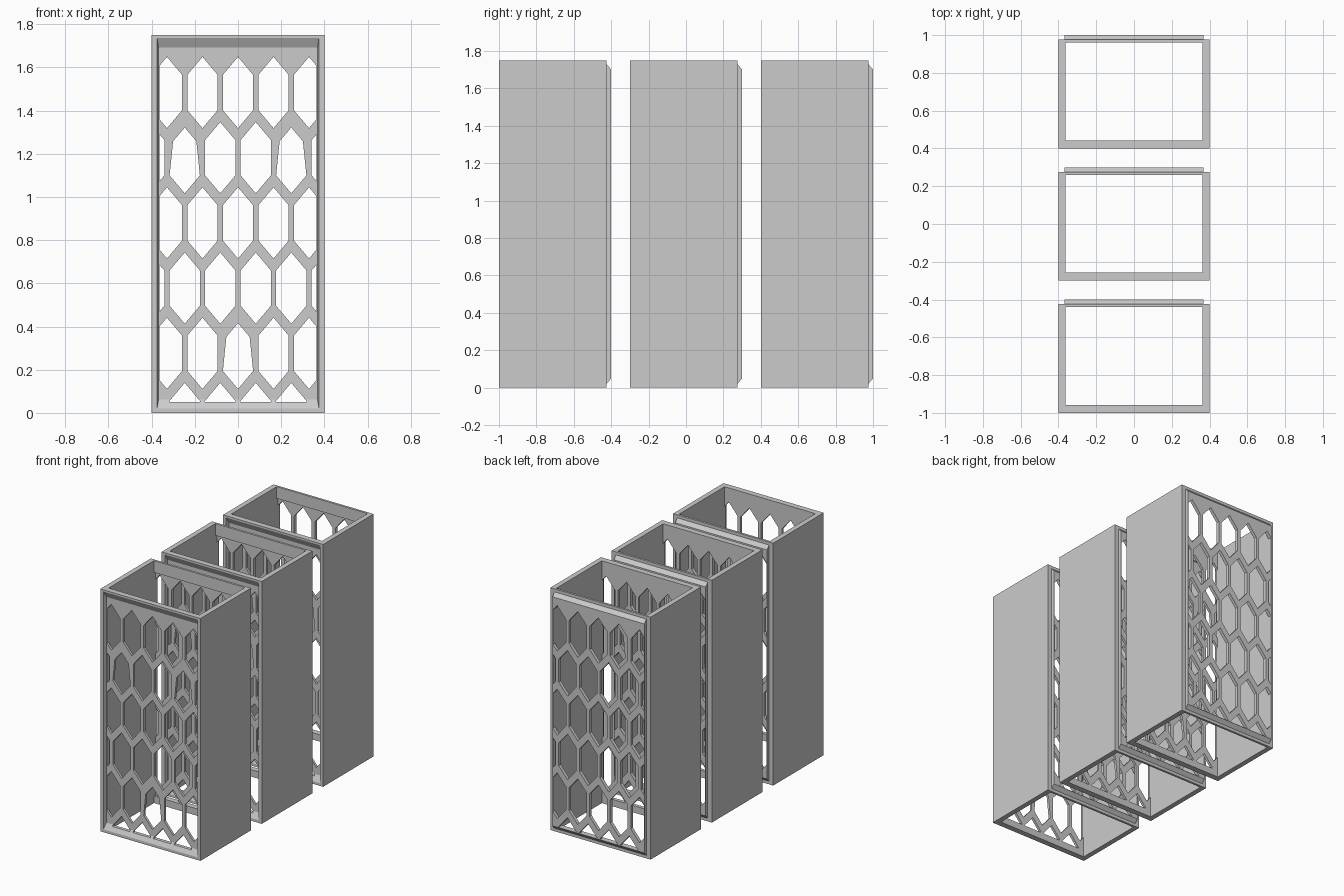
import bpy
import bmesh

cube = bpy.data.objects.get("Cube")
if cube:
    bpy.data.objects.remove(cube, do_unlink=True)

grey = bpy.data.materials.new("light_grey")
grey.use_nodes = True
grey.diffuse_color = (0.6, 0.6, 0.6, 1)
grey.node_tree.nodes["Principled BSDF"].inputs["Base Color"].default_value = (0.6, 0.6, 0.6, 1)

HEIGHT, HALF, DEPTH = 1.75, 0.4, 0.576   # outer shell of one bay
INNER, LOW, HIGH = 0.363, 0.05, 1.665    # clear opening
FRONT_WALL, BACK_WALL, TONGUE = 0.042, 0.56, 0.6
PITCH, ROW, TOP_ROW = 0.1645, 0.302, 1.484
CELL_W, CELL_H, CELL_TIP = 0.07, 0.082, 0.165


def make_object(name, bm):
    bmesh.ops.recalc_face_normals(bm, faces=bm.faces[:])
    mesh = bpy.data.meshes.new(name)
    bm.to_mesh(mesh)
    bm.free()
    mesh.materials.append(grey)
    obj = bpy.data.objects.new(name, mesh)
    bpy.context.collection.objects.link(obj)
    return obj


def block(name, y0, y1, x0, low0, high0, x1=None, low1=None, high1=None):
    """Block between two upright rectangles at y0 and y1."""
    ends = [(y0, x0, low0, high0),
            (y1, x0 if x1 is None else x1,
             low0 if low1 is None else low1,
             high0 if high1 is None else high1)]
    bm = bmesh.new()
    rings = [[bm.verts.new(p) for p in ((-x, y, a), (x, y, a), (x, y, b), (-x, y, b))]
             for y, x, a, b in ends]
    for ring in rings:
        bm.faces.new(ring)
    for i in range(4):
        j = (i + 1) % 4
        bm.faces.new((rings[0][i], rings[0][j], rings[1][j], rings[1][i]))
    return make_object(name, bm)


def extrude_y(bm, depth):
    result = bmesh.ops.extrude_face_region(bm, geom=bm.faces[:])
    verts = [v for v in result["geom"] if isinstance(v, bmesh.types.BMVert)]
    bmesh.ops.translate(bm, verts=verts, vec=(0, depth, 0))


def cell_centres():
    for r in range(6):
        for i in range(-3, 4):
            x = (i + 0.5 * (r % 2)) * PITCH
            if abs(x) < (0.36 if r == 5 else 0.43):
                yield x, TOP_ROW - r * ROW


def honeycomb(y0, y1):
    """Elongated hexagons, trimmed to the clear opening."""
    bm = bmesh.new()
    shape = [(0, CELL_TIP), (CELL_W, CELL_H), (CELL_W, -CELL_H),
             (0, -CELL_TIP), (-CELL_W, -CELL_H), (-CELL_W, CELL_H)]
    for cx, cz in cell_centres():
        bm.faces.new([bm.verts.new((cx + x, y0, cz + z)) for x, z in shape])
    for co, no in (((INNER, 0, 0), (1, 0, 0)), ((-INNER, 0, 0), (-1, 0, 0)),
                   ((0, 0, LOW), (0, 0, -1))):
        bmesh.ops.bisect_plane(bm, geom=bm.verts[:] + bm.edges[:] + bm.faces[:],
                               plane_co=co, plane_no=no, clear_outer=True)
    extrude_y(bm, y1 - y0)
    return make_object("cell_cutter", bm)


def cut(obj, cutter):
    mod = obj.modifiers.new("cut", "BOOLEAN")
    mod.operation, mod.solver, mod.object = "DIFFERENCE", "EXACT", cutter
    bpy.context.view_layer.objects.active = obj
    bpy.ops.object.modifier_apply(modifier=mod.name)
    bpy.data.objects.remove(cutter, do_unlink=True)


# Shell: open shaft, sloped front recess, rear window and front grille
shell = block("bay_shell", 0, DEPTH, HALF, 0, HEIGHT)
cut(shell, block("shaft_cutter", FRONT_WALL, BACK_WALL, INNER, -0.1, HEIGHT + 0.1))
cut(shell, block("recess_cutter", 0, 0.024, 0.375, 0.02, 1.737, 0.368, 0.062, 1.692))
cut(shell, block("window_cutter", BACK_WALL - 0.05, DEPTH + 0.05, INNER, LOW, HIGH))
cut(shell, honeycomb(-0.05, FRONT_WALL + 0.05))

# Sloped tongue with the rear grille
tongue = block("rear_tongue", DEPTH, TONGUE, 0.367, 0.022, 1.728, 0.367, 0.048, 1.702)
cut(tongue, honeycomb(DEPTH - 0.05, TONGUE + 0.05))


# Tapered linings in three of the front cells
def lining(x, row):
    w, h, t = CELL_W, CELL_H, CELL_TIP
    arch = [(-w, -h), (-w, h), (0, t), (w, h), (w, -h),
            (w - 0.016, h - 0.006), (0, t - 0.025), (0.016 - w, h - 0.006)]
    bm = bmesh.new()
    cz = TOP_ROW - row * ROW
    bm.faces.new([bm.verts.new((x + a, 0.024, cz + b)) for a, b in arch])
    extrude_y(bm, FRONT_WALL - 0.024)
    return make_object("cell_lining", bm)


parts = [shell, tongue] + [lining(x, r) for x, r in
                           ((-1.5 * PITCH, 1), (1.5 * PITCH, 1), (0, 4))]

# Three equal bays, one behind another
for part in parts:
    name = part.name
    for label, y in (("middle", -0.3), ("rear", 0.4)):
        copy = part.copy()
        copy.name = label + "_" + name
        copy.location.y = y
        bpy.context.collection.objects.link(copy)
    part.name = "front_" + name
    part.location.y = -1
